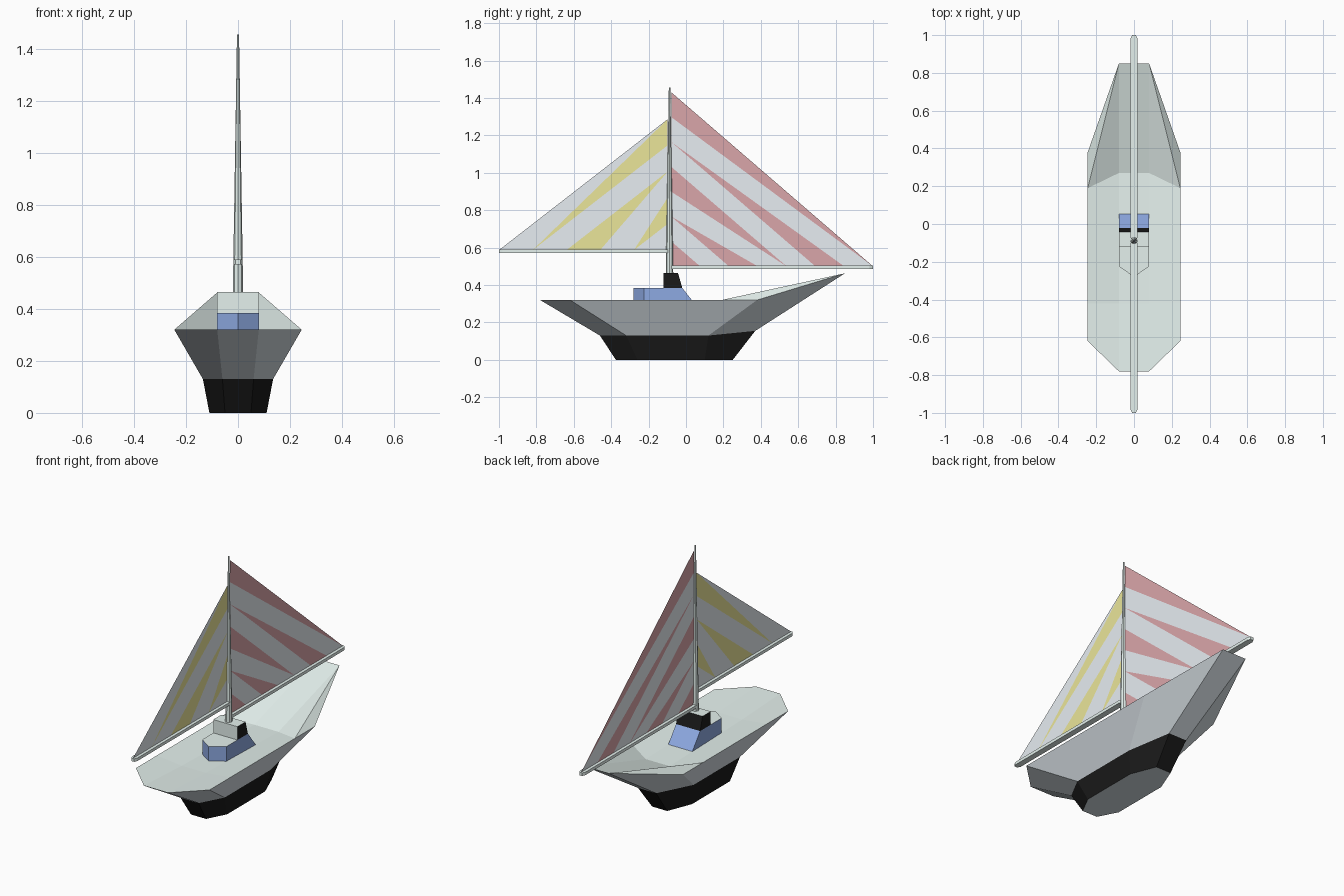
import bpy
from math import pi, cos, sin

if "Cube" in bpy.data.objects:
    bpy.data.objects.remove(bpy.data.objects["Cube"])

COLORS = {
    "teal": (0.78, 0.88, 0.85), "hull_grey": (0.68, 0.74, 0.78), "black": (0.01, 0.01, 0.01),
    "blue": (0.27, 0.40, 0.76), "white": (0.80, 0.85, 0.89), "red": (0.70, 0.38, 0.40),
    "yellow": (0.83, 0.79, 0.32),
}
MATS = {}
for name, c in COLORS.items():
    MATS[name] = bpy.data.materials.new(name)
    MATS[name].diffuse_color = (*c, 1)


def make(name, verts, faces, colors):
    """Mesh object; colors is one name, or one name per face."""
    if isinstance(colors, str):
        colors = [colors] * len(faces)
    me = bpy.data.meshes.new(name)
    me.from_pydata(verts, [], faces)
    slots = list(dict.fromkeys(colors))
    for s in slots:
        me.materials.append(MATS[s])
    for p, c in zip(me.polygons, colors):
        p.material_index = slots.index(c)
    ob = bpy.data.objects.new(name, me)
    bpy.context.collection.objects.link(ob)
    return ob


def ring(half):
    """Half outline (front to back, x > 0 or 0) mirrored to a full loop."""
    return half + [(-x, y, z) for x, y, z in reversed(half) if x > 0]


def loft(name, low, high, side, bottom=None, top=None):
    n = len(low)
    faces = [(i, (i + 1) % n, n + (i + 1) % n, n + i) for i in range(n)]
    colors = list(side) if isinstance(side, list) else [side] * n
    if bottom:
        faces.append(tuple(reversed(range(n))))
        colors.append(bottom)
    if top:
        faces.append(tuple(range(n, 2 * n)))
        colors.append(top)
    return make(name, low + high, faces, colors)


# Hull and keel
sheer = ring([(.08, -.78, .32), (.245, -.62, .32), (.245, .38, .32), (.08, .85, .463)])
chine = ring([(.06, -.46, .13), (.135, -.32, .13), (.135, .12, .13), (.06, .37, .155)])
base = ring([(.05, -.375, 0), (.11, -.26, 0), (.11, .10, 0), (.05, .25, 0)])
loft("hull", chine, sheer, "hull_grey")
loft("keel", base, chine, "black", bottom="hull_grey")

# Deck, slightly sunk amidships and rising to the bow
half = [(.08, -.78, .32), (.245, -.62, .32), (.245, -.42, .32), (.08, -.42, .302),
        (.245, .19, .32), (.08, .27, .285), (.245, .38, .32), (.08, .85, .463)]
verts = half + [(-x, y, z) for x, y, z in half]
side = [(0, 1, 2, 3), (3, 2, 4, 5), (4, 6, 7), (4, 7, 5)]
faces = side + [tuple(i + 8 for i in reversed(f)) for f in side]
faces += [(a + 8, a, b, b + 8) for a, b in ((0, 3), (3, 5), (5, 7))]
make("deck", verts, faces, "teal")

# Cabin with pointed front and sloping back
low = ring([(0, -.28, .27), (.08, -.225, .27), (.08, .07, .27)])
high = ring([(0, -.28, .385), (.08, -.225, .385), (.08, -.02, .385)])
loft("cabin", low, high, "blue", top="teal")

# Wheelhouse
low = ring([(.08, -.12, .385), (.08, -.02, .385)])
high = ring([(.08, -.12, .465), (.08, -.043, .465)])
loft("wheelhouse", low, high, ["black", "black", "black", "teal"], top="teal")

# Mast
MY = -.088


def circle(r, z, n=8):
    return [(r * cos(2 * pi * i / n), MY + r * sin(2 * pi * i / n), z) for i in range(n)]


loft("mast", circle(.02, .46), circle(.004, 1.455), "teal", "teal", "teal")


# Booms, flat bars with chamfered ends
def boom(name, y0, y1, z):
    plan = [(.009, y0), (.018, y0 + .018), (.018, y1 - .018), (.009, y1)]
    low, high = (ring([(x, y, z + d) for x, y in plan]) for d in (-.009, .009))
    loft(name, low, high, "teal", "teal", "teal")


boom("front_boom", -1, -.085, .58)
boom("back_boom", -.09, 1, .495)


# Sails: strips between luff (mast) points and foot (boom) points.
# M/B = coloured wedge with its base on mast/boom, w = plain strip, m/b = plain wedge
def sail(name, tip, corner, head, steps, n, color):
    luff = [(0, corner[0], head + (corner[1] - head) * i / n) for i in range(n + 1)]
    foot = [(0, tip + (corner[0] - tip) * i / n, corner[1]) for i in range(n)]
    m = b = 0
    faces, colors = [], []
    for s in steps:
        m2 = m + (s in "Mmw")
        b2 = b + (s in "Bbw")
        f = [m, m2, n + 1 + b2, n + 1 + b]
        faces.append(tuple(dict.fromkeys(f)))
        colors.append(color if s in "MB" else "white")
        m, b = m2, b2
    make(name, luff + foot, faces, colors)


sail("back_sail", 1, (MY + .01, .5), 1.43, "MwBwMwBwM", 7, "red")
sail("front_sail", -1, (MY - .01, .587), 1.287, "bMwBwMm", 5, "yellow")

for m in bpy.data.materials:
    if m.users and not m.is_grease_pencil:
        m.use_nodes = True
        m.node_tree.nodes["Principled BSDF"].inputs["Base Color"].default_value = m.diffuse_color
